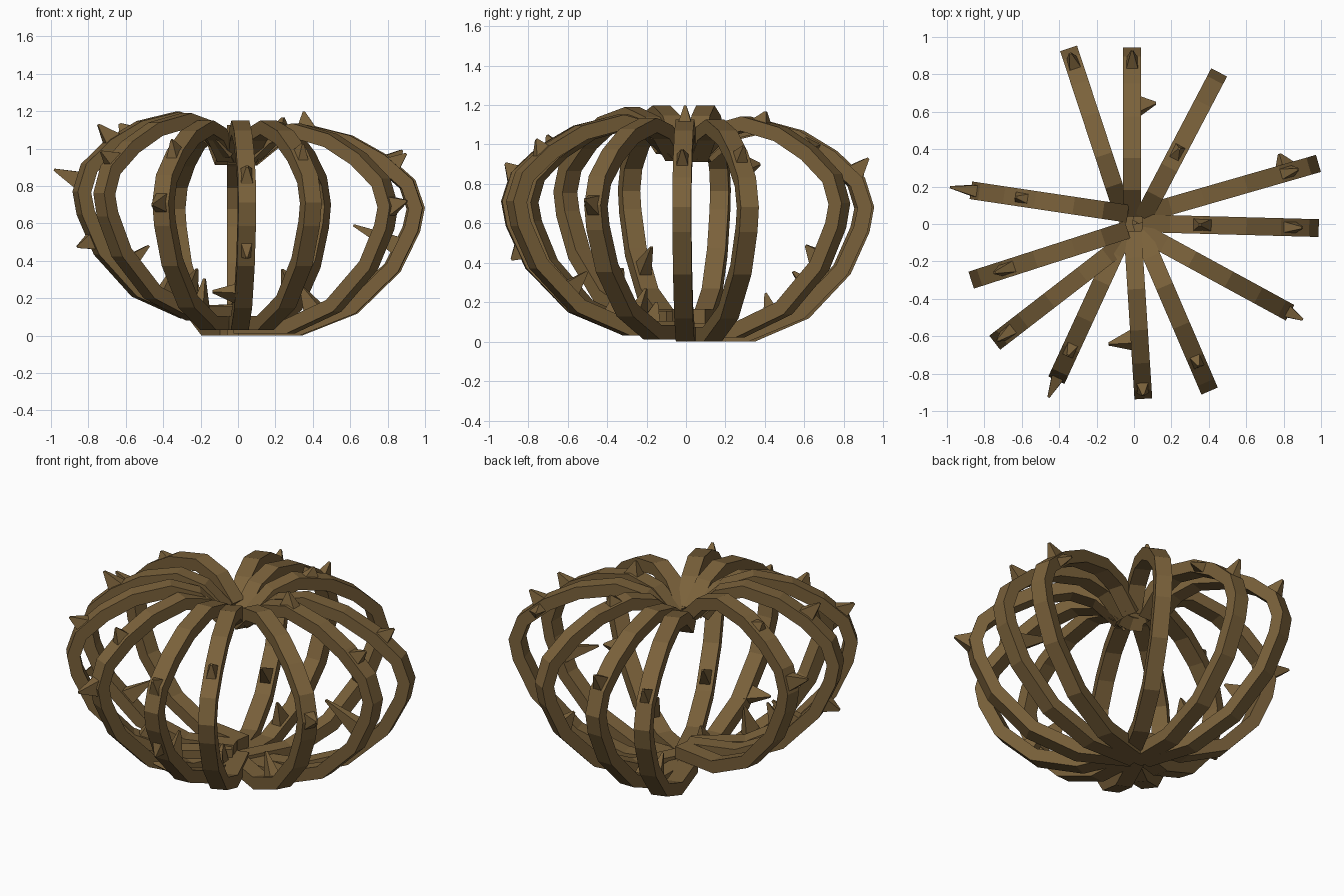
import bpy, bmesh, math
from mathutils import Vector

if "Cube" in bpy.data.objects:
    bpy.data.objects.remove(bpy.data.objects["Cube"])

mat = bpy.data.materials.new("brown_wood")
mat.diffuse_color = (0.195, 0.12, 0.043, 1)
mat.use_nodes = True
mat.node_tree.nodes["Principled BSDF"].inputs["Base Color"].default_value = mat.diffuse_color

WIDTH, THICK, REACH = 0.095, 0.075, 0.945
# rib side profile, from bottom centre out and round to top centre (radius, height)
PROFILE = [(0.0, 0.038), (0.31, 0.038), (0.58, 0.15), (0.79, 0.365), (0.885, 0.57),
           (0.907, 0.68), (0.865, 0.81), (0.73, 0.935), (0.56, 1.035), (0.35, 1.09),
           (0.2, 1.055), (0.065, 0.94)]

# each rib: inner point, outer point, lift
RIBS = [((-0.05, 0.03), (-0.35, 0.94), 0.0),
        ((-0.01, 0.0), (-0.01, 0.945), 0.0),
        ((0.03, 0.0), (0.455, 0.81), 0.02),
        ((0.0, 0.04), (0.99, 0.325), 0.0),
        ((0.0, 0.005), (0.99, -0.022), 0.0),
        ((0.0, -0.02), (0.835, -0.475), 0.01),
        ((0.02, 0.0), (0.405, -0.895), 0.03),
        ((-0.01, 0.0), (0.05, -0.935), 0.03),
        ((-0.03, 0.0), (-0.415, -0.835), 0.03),
        ((0.0, -0.06), (-0.745, -0.635), 0.08),
        ((0.0, -0.02), (-0.87, -0.30), 0.09),
        ((0.0, 0.05), (-0.87, 0.18), 0.09)]

# thorns: rib, position along the profile, side (out, in, left, right), length
THORNS = [(0, 6.2, "out", .08), (0, 2.4, "in", .14),
          (1, 6.2, "out", .09), (1, 7.6, "right", .08), (1, 1.5, "in", .12),
          (2, 8.6, "out", .05), (2, 3.1, "in", .08),
          (3, 6.8, "out", .08), (3, 6.6, "left", .06),
          (4, 6.7, "out", .08), (4, 9.0, "out", .07), (4, 3.5, "in", .25),
          (5, 5.0, "out", .08), (5, 1.6, "in", .14),
          (6, 6.8, "out", .06), (6, 2.3, "in", .12),
          (7, 6.0, "out", .05), (7, 3.4, "out", .05), (7, 2.2, "right", .12), (7, 0.6, "in", .10),
          (8, 6.9, "out", .07), (8, 5.0, "out", .10), (8, 1.4, "in", .16),
          (9, 6.3, "out", .08), (9, 1.7, "in", .15),
          (10, 7.1, "out", .10), (10, 3.3, "out", .08), (10, 2.5, "in", .17),
          (11, 5.4, "out", .14), (11, 7.6, "out", .04)]


def make_object(name, bm):
    bmesh.ops.recalc_face_normals(bm, faces=bm.faces)
    mesh = bpy.data.meshes.new(name)
    bm.to_mesh(mesh)
    bm.free()
    mesh.materials.append(mat)
    ob = bpy.data.objects.new(name, mesh)
    bpy.context.collection.objects.link(ob)


def rib_frame(rib):
    """Centre line, outward normals and sideways direction of one rib."""
    a, b, lift = rib
    a, b = Vector((*a, 0)), Vector((*b, 0))
    out = (b - a).normalized()
    side = Vector((-out.y, out.x, 0))
    scale = (b - a).length / REACH
    pts = [a + out * r * scale + Vector((0, 0, z + lift * (1 - 0.5 * (i / 11) ** 4)))
           for i, (r, z) in enumerate(PROFILE)]
    normals = []
    for i in range(len(pts)):
        t = (pts[min(i + 1, len(pts) - 1)] - pts[max(i - 1, 0)]).normalized()
        normals.append(side.cross(t) * -1)
    if normals[5].dot(out) < 0:
        normals = [-n for n in normals]
    return pts, normals, side


frames = [rib_frame(r) for r in RIBS]

# curved square-section ribs
for k, (pts, normals, side) in enumerate(frames):
    bm = bmesh.new()
    rings = []
    for p, n in zip(pts, normals):
        rings.append([bm.verts.new(p + n * u * THICK / 2 + side * v * WIDTH / 2)
                      for u, v in ((1, 1), (1, -1), (-1, -1), (-1, 1))])
    for r0, r1 in zip(rings, rings[1:]):
        for j in range(4):
            bm.faces.new((r0[j], r0[j - 1], r1[j - 1], r1[j]))
    bm.faces.new(rings[0])
    bm.faces.new(rings[-1])
    make_object(f"rib_{k + 1}", bm)

# four-sided thorns
for k, (rib, pos, where, length) in enumerate(THORNS):
    pts, normals, side = frames[rib]
    i = int(pos)
    f = pos - i
    p = pts[i].lerp(pts[i + 1], f)
    n = normals[i].lerp(normals[i + 1], f).normalized()
    d = {"out": n, "in": -n, "left": side, "right": -side}[where]
    along = side.cross(n)
    across = d.cross(along)
    base = p + d * ((WIDTH if where in ("left", "right") else THICK) / 2 - 0.015)
    bm = bmesh.new()
    ring = [bm.verts.new(base + along * u * 0.05 + across * v * 0.033)
            for u, v in ((1, 1), (1, -1), (-1, -1), (-1, 1))]
    lean = along * (0.02 if k % 2 else -0.02)
    tip = [bm.verts.new(base + d * (length + 0.015) + lean + along * u * 0.006 + across * v * 0.006)
           for u, v in ((1, 1), (1, -1), (-1, -1), (-1, 1))]
    for j in range(4):
        bm.faces.new((ring[j], ring[j - 1], tip[j - 1], tip[j]))
    bm.faces.new(ring)
    bm.faces.new(tip)
    make_object(f"thorn_{k + 1}", bm)
